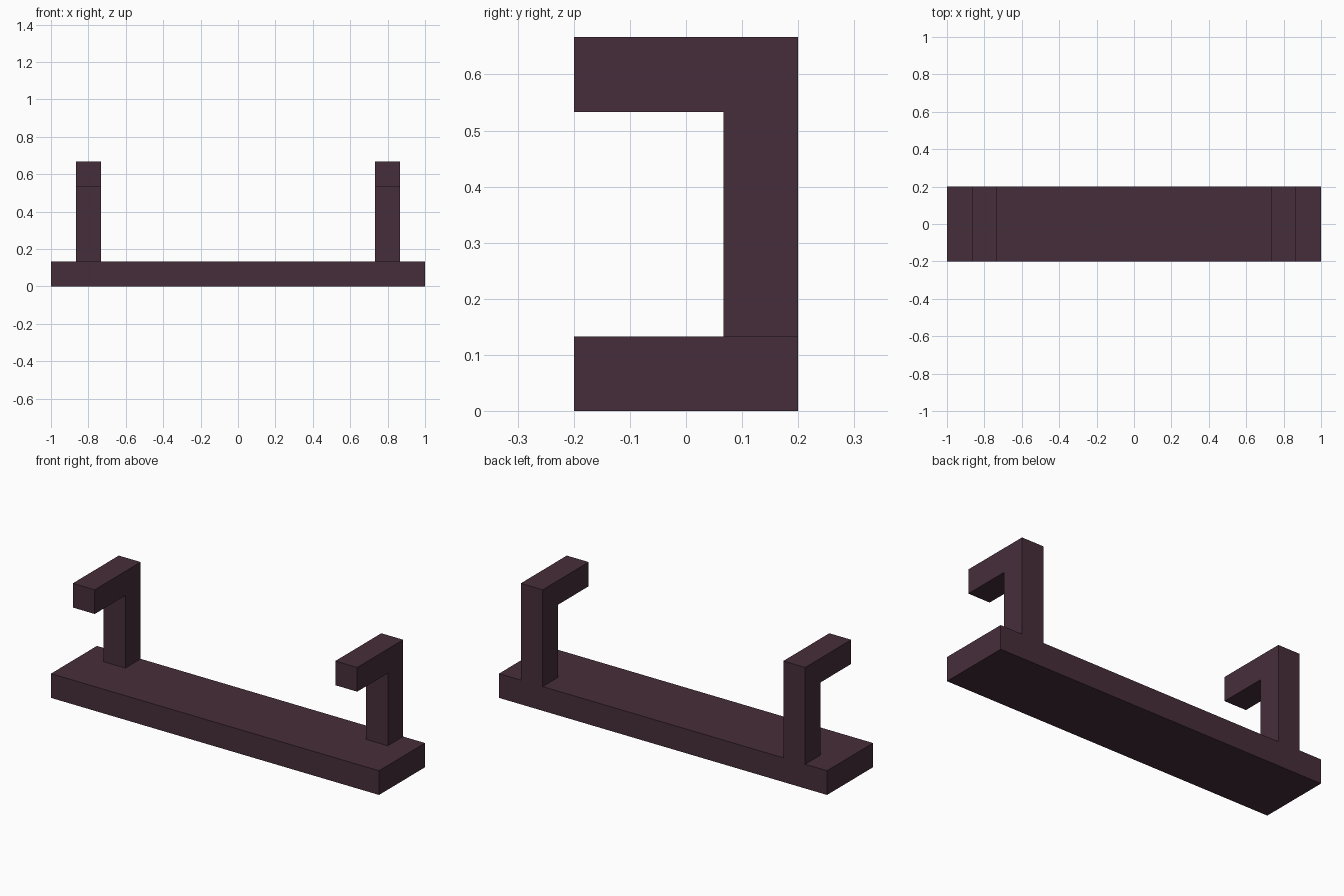
import bpy
import bmesh

cube = bpy.data.objects.get("Cube")
if cube:
    bpy.data.objects.remove(cube, do_unlink=True)

T = 2 / 15  # shared bar thickness

plum = bpy.data.materials.new("dark plum")
plum.use_nodes = True
colour = (0.061, 0.027, 0.042, 1)
plum.diffuse_color = colour
plum.node_tree.nodes["Principled BSDF"].inputs["Base Color"].default_value = colour


def extrude_profile(name, profile, x0, x1):
    """Extrude a (y, z) outline along x."""
    bm = bmesh.new()
    face = bm.faces.new([bm.verts.new((x0, y, z)) for y, z in profile])
    result = bmesh.ops.extrude_face_region(bm, geom=[face])
    verts = [v for v in result["geom"] if isinstance(v, bmesh.types.BMVert)]
    bmesh.ops.translate(bm, verts=verts, vec=(x1 - x0, 0, 0))
    bmesh.ops.recalc_face_normals(bm, faces=bm.faces)
    mesh = bpy.data.meshes.new(name)
    bm.to_mesh(mesh)
    bm.free()
    mesh.materials.append(plum)
    obj = bpy.data.objects.new(name, mesh)
    bpy.context.collection.objects.link(obj)
    return obj


# Long flat base board
extrude_profile("base_board", [(-0.2, 0), (0.2, 0), (0.2, T), (-0.2, T)], -1, 1)

# Hooks: upright post at the back edge with an arm reaching forward
hook = [(0.2 - T, T), (0.2, T), (0.2, 5 * T), (-0.2, 5 * T),
        (-0.2, 4 * T), (0.2 - T, 4 * T)]
for side, x in (("left", 0.8), ("right", -0.8)):
    extrude_profile(side + "_hook", hook, x - T / 2, x + T / 2)
